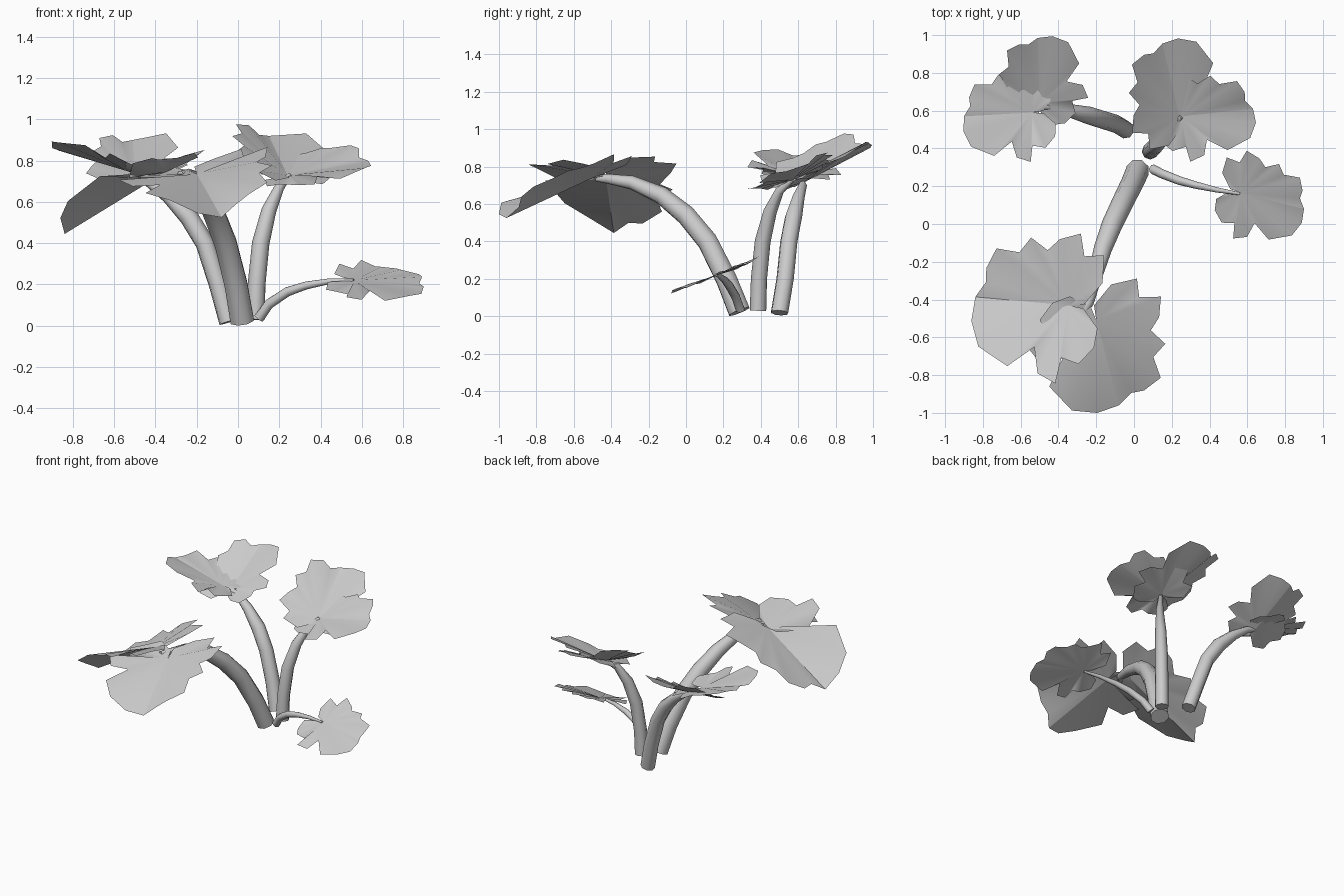
import bpy, bmesh, math
from mathutils import Vector

if "Cube" in bpy.data.objects:
    bpy.data.objects.remove(bpy.data.objects["Cube"], do_unlink=True)

grey = bpy.data.materials.new("plain_grey")
grey.use_nodes = True
grey.diffuse_color = (0.6, 0.6, 0.6, 1)
grey.node_tree.nodes["Principled BSDF"].inputs["Base Color"].default_value = (0.6, 0.6, 0.6, 1)


def finish(bm, name):
    for face in bm.faces:
        face.smooth = True
    mesh = bpy.data.meshes.new(name)
    bm.to_mesh(mesh)
    bm.free()
    mesh.materials.append(grey)
    obj = bpy.data.objects.new(name, mesh)
    bpy.context.collection.objects.link(obj)


def stem(name, path, r_base, r_mid, r_tip, sides=8):
    """Tapered tube that follows a path."""
    bm = bmesh.new()
    pts = [Vector(p) for p in path]
    last = len(pts) - 1
    rings = []
    lean = pts[-1] - pts[0]
    side = Vector((-lean.y, lean.x, 0)).normalized()
    for i, p in enumerate(pts):
        tangent = (pts[min(i + 1, last)] - pts[max(i - 1, 0)]).normalized()
        up = tangent.cross(side).normalized()
        t = i / last
        r = r_base + (r_mid - r_base) * t * 2 if t < 0.5 else r_mid + (r_tip - r_mid) * (t * 2 - 1)
        ring = []
        for k in range(sides):
            a = math.tau * k / sides
            ring.append(bm.verts.new(p + r * (math.cos(a) * side + math.sin(a) * up)))
        rings.append(ring)
    for a, b in zip(rings, rings[1:]):
        for k in range(sides):
            n = (k + 1) % sides
            bm.faces.new((a[k], a[n], b[n], b[k]))
    for ring in (rings[0], rings[-1]):
        for edge in bm.faces.new(ring).edges:
            edge.smooth = False
    bmesh.ops.recalc_face_normals(bm, faces=bm.faces)
    finish(bm, name)


# Lobed outline of each leaf half: along the midrib, across it
HALF_A = [(0.9, 0.17), (0.91, 0.32), (0.82, 0.54), (0.57, 0.52), (0.46, 0.69), (0.27, 0.57),
          (0.15, 0.7), (-0.07, 0.78), (-0.13, 0.54), (-0.34, 0.57), (-0.35, 0.27), (-0.17, 0.02)]
HALF_B = [(1.02, 0.26), (0.92, 0.53), (0.59, 0.71), (0.32, 0.48), (0.26, 0.76), (0.06, 0.85),
          (0.02, 0.57), (-0.17, 0.62), (-0.32, 0.43), (-0.34, 0.22), (-0.17, 0.02)]


def leaf(name, hub, tip, left_rise, right_rise, width=1.0, flip=False):
    """Thin leaf fanned out from the hub; each rise is (slope, extra slope towards the tip)."""
    hub, tip = Vector(hub), Vector(tip)
    axis = Vector((tip.x - hub.x, tip.y - hub.y, 0))
    length = axis.length
    axis.normalize()
    across = Vector((-axis.y, axis.x, 0))
    left, right = (HALF_B, HALF_A) if flip else (HALF_A, HALF_B)
    outline = [(u, -v) for u, v in reversed(right)] + [(1, 0)] + list(left)
    bm = bmesh.new()
    centre = bm.verts.new(hub)
    rim = []
    for i, (u, v) in enumerate(outline):
        slope, curl = left_rise if v > 0 else right_rise
        y = v * length * width
        z = (tip.z - hub.z) * (u if u > 0 else u * 0.7) + (slope + curl * u) * abs(y)
        if v:
            z += 0.008 if i % 2 else -0.008
        rim.append(bm.verts.new(hub + axis * u * length + across * y + Vector((0, 0, z))))
    for a, b in zip(rim, rim[1:]):
        bm.faces.new((centre, a, b))
    # Crease along the midrib
    bm.edges.get((centre, rim[len(right)])).smooth = False
    finish(bm, name)


# Stems
stem("front_stem", [(0.02, 0.285, 0.025), (-0.01, 0.215, 0.2), (-0.06, 0.115, 0.4),
                    (-0.115, 0, 0.54), (-0.165, -0.13, 0.645), (-0.21, -0.29, 0.715),
                    (-0.24, -0.42, 0.735), (-0.28, -0.48, 0.735)], 0.062, 0.054, 0.015)
stem("left_back_stem", [(-0.045, 0.5, 0.018), (-0.095, 0.53, 0.2), (-0.16, 0.55, 0.4),
                        (-0.24, 0.575, 0.53), (-0.34, 0.6, 0.63), (-0.44, 0.625, 0.7),
                        (-0.53, 0.62, 0.73)], 0.048, 0.047, 0.01)
stem("right_back_stem", [(0.085, 0.385, 0.03), (0.09, 0.39, 0.2), (0.11, 0.41, 0.4),
                         (0.15, 0.45, 0.56), (0.2, 0.5, 0.67), (0.25, 0.57, 0.73)], 0.044, 0.042, 0.012)
stem("small_stem", [(0.1, 0.29, 0.035), (0.15, 0.265, 0.105), (0.24, 0.23, 0.165),
                    (0.33, 0.205, 0.195), (0.44, 0.18, 0.215), (0.56, 0.16, 0.22)], 0.026, 0.022, 0.008)

# Leaves
leaf("front_drooping_leaf", (-0.2, -0.51, 0.735), (-0.08, -0.96, 0.525), (0.33, 0.27), (-0.08, 0.34))
leaf("front_side_leaf", (-0.35, -0.43, 0.745), (-0.84, -0.386, 0.445), (0.2, 0.38), (0.17, 0.03), flip=True)
leaf("left_back_upper_leaf", (-0.5, 0.64, 0.72), (-0.51, 0.985, 0.9), (0.1, 0.25), (0.15, 0.1), 0.88)
leaf("left_back_side_leaf", (-0.54, 0.59, 0.75), (-0.9, 0.57, 0.86), (0.18, 0.1), (0.08, 0), 0.85, flip=True)
leaf("right_back_upper_leaf", (0.24, 0.57, 0.73), (0.15, 0.955, 0.92), (0.38, 0.2), (0.06, 0.05), 0.85)
leaf("right_back_side_leaf", (0.25, 0.57, 0.73), (0.63, 0.61, 0.8), (0.45, 0.2), (-0.25, 0), 0.75)
leaf("small_leaf", (0.565, 0.165, 0.22), (0.9, 0.08, 0.19), (0.4, 0), (-0.36, 0), 0.83)
